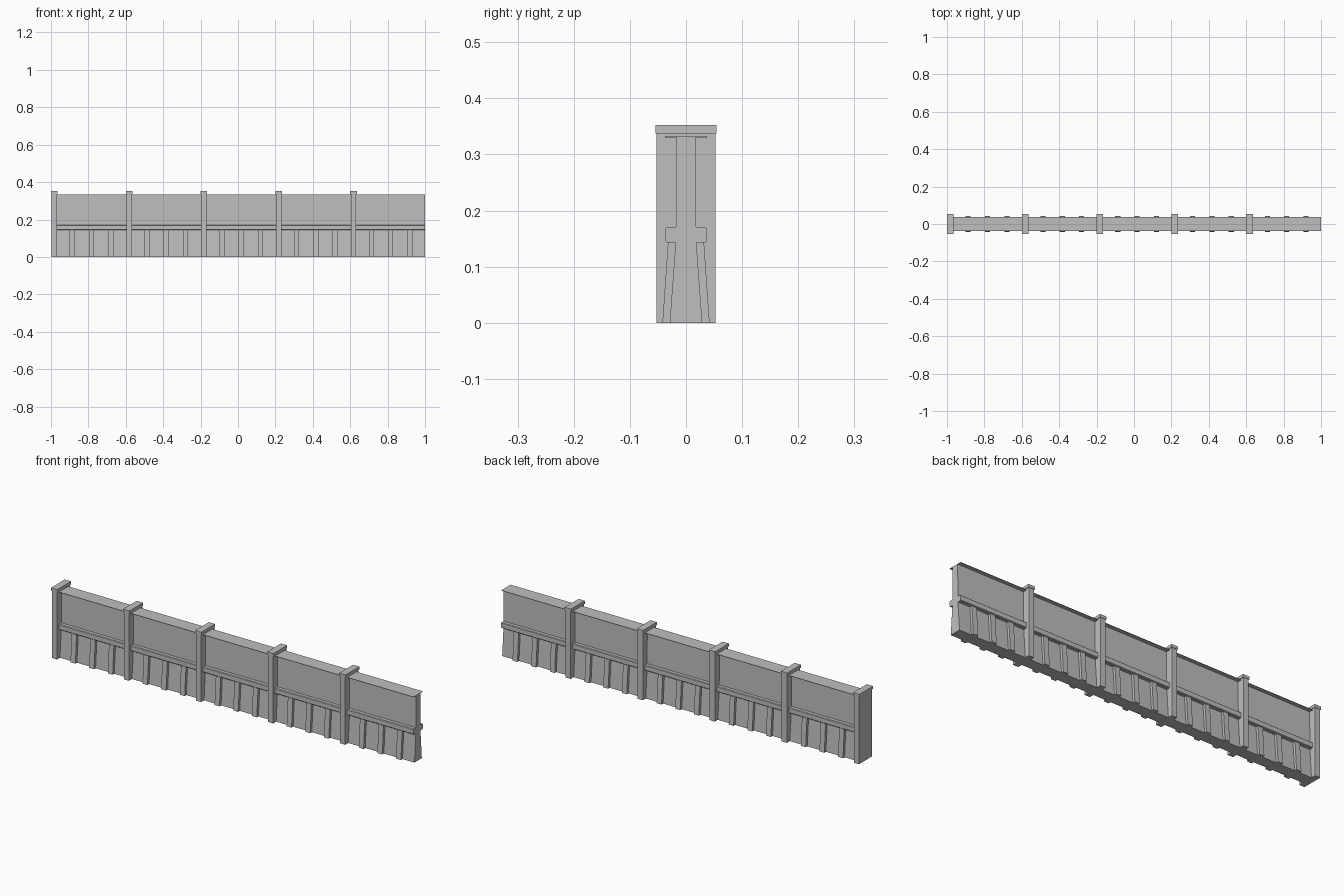
import bpy, bmesh

if "Cube" in bpy.data.objects:
    bpy.data.objects.remove(bpy.data.objects["Cube"], do_unlink=True)

concrete = bpy.data.materials.new("grey concrete")
concrete.use_nodes = True
GREY = (0.52, 0.52, 0.52, 1)
concrete.diffuse_color = GREY
concrete.node_tree.nodes["Principled BSDF"].inputs["Base Color"].default_value = GREY


def extrude_x(name, profile, x0, x1):
    """Extrude a closed (y, z) profile along x."""
    bm = bmesh.new()
    face = bm.faces.new([bm.verts.new((x0, y, z)) for y, z in profile])
    ext = bmesh.ops.extrude_face_region(bm, geom=[face])
    moved = [v for v in ext["geom"] if isinstance(v, bmesh.types.BMVert)]
    bmesh.ops.translate(bm, vec=(x1 - x0, 0, 0), verts=moved)
    bmesh.ops.recalc_face_normals(bm, faces=bm.faces)
    mesh = bpy.data.meshes.new(name)
    bm.to_mesh(mesh)
    bm.free()
    mesh.materials.append(concrete)
    obj = bpy.data.objects.new(name, mesh)
    bpy.context.collection.objects.link(obj)
    return obj


def symmetric(half):
    """Complete a half profile given from bottom to top on +y."""
    return half + [(-y, z) for y, z in reversed(half)]


BAY, BAYS = 0.4, 5
START, END = -0.985, 1.0

# Wall with flared base, mid ledge and thin coping
extrude_x("wall", symmetric([(0.029, 0), (0.018, 0.15), (0.017, 0.331)]), START, END)
extrude_x("ledge", symmetric([(0.034, 0.143), (0.037, 0.146),
                              (0.037, 0.168), (0.034, 0.171)]), START, END)
extrude_x("coping", symmetric([(0.037, 0.3305), (0.037, 0.3325)]), START, END)

buttress = [(0.024, 0), (0.042, 0), (0.032, 0.144), (0.012, 0.144)]
for i in range(BAYS):
    x = -1 + i * BAY
    # Post and its cap
    extrude_x("post", symmetric([(0.0525, 0), (0.0525, 0.338)]), x + 0.003, x + 0.032)
    extrude_x("post_cap", symmetric([(0.0545, 0.337), (0.0545, 0.352)]), x, x + 0.035)
    # Three sloping buttresses on both sides of each bay
    for j in range(3):
        bx = x + 0.113 + j * 0.1035
        for side, label in ((-1, "front"), (1, "back")):
            extrude_x(label + "_buttress", [(side * y, z) for y, z in buttress],
                      bx - 0.0135, bx + 0.0135)
